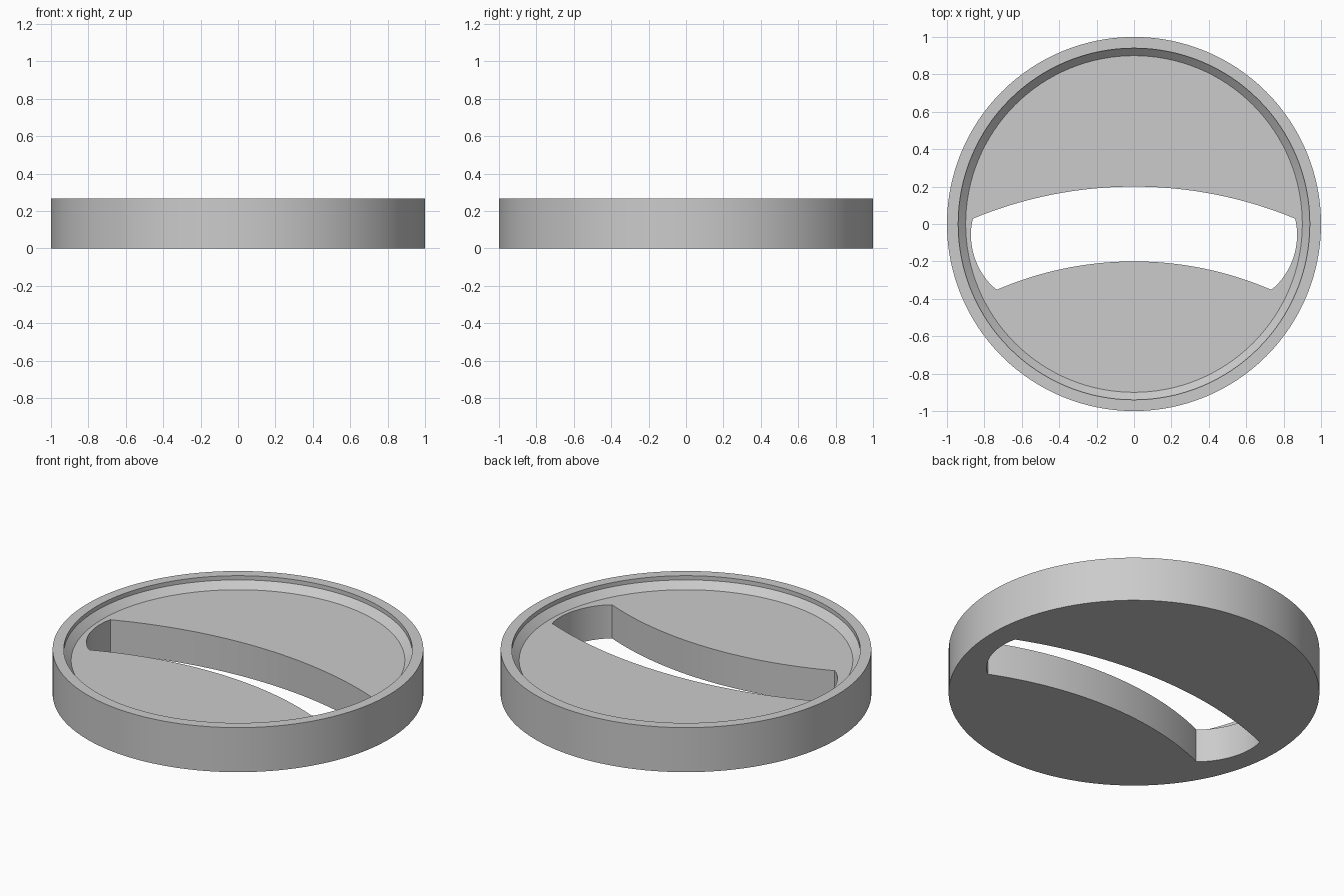
import bpy, bmesh, math

if "Cube" in bpy.data.objects:
    bpy.data.objects.remove(bpy.data.objects["Cube"])

SEG = 128
grey = bpy.data.materials.new("light grey")
grey.diffuse_color = (0.6, 0.6, 0.6, 1)
grey.use_nodes = True
grey.node_tree.nodes["Principled BSDF"].inputs["Base Color"].default_value = grey.diffuse_color


def make_object(name, bm):
    bmesh.ops.recalc_face_normals(bm, faces=bm.faces)
    mesh = bpy.data.meshes.new(name)
    bm.to_mesh(mesh)
    bm.free()
    mesh.materials.append(grey)
    obj = bpy.data.objects.new(name, mesh)
    bpy.context.collection.objects.link(obj)
    return obj


def arc(cx, cy, r, a0, a1, n):
    return [(cx + r * math.cos(a0 + (a1 - a0) * i / n),
             cy + r * math.sin(a0 + (a1 - a0) * i / n)) for i in range(n + 1)]


# Round dial: outer wall, flat rim, short inner wall, chamfer down to the floor
profile = [(1.0, 0.0), (1.0, 0.265), (0.94, 0.265), (0.94, 0.24), (0.90, 0.20)]
bm = bmesh.new()
rings = [[bm.verts.new((r * math.cos(2 * math.pi * i / SEG),
                        r * math.sin(2 * math.pi * i / SEG), z))
          for i in range(SEG)] for r, z in profile]
for low, high in zip(rings, rings[1:]):
    for i in range(SEG):
        j = (i + 1) % SEG
        bm.faces.new((low[i], low[j], high[j], high[i]))
bm.faces.new(rings[0])
bm.faces.new(rings[-1])
disc = make_object("slotted_disc", bm)

# Curved slot: two concentric long arcs joined by bulging round ends
CY = -2.05
upper = math.asin(0.861 / 2.25)
lower = math.asin(0.733 / 1.85)
up = math.pi / 2
outline = arc(0, CY, 2.25, up - upper, up + upper, 40)
ex, ey, er = 0.487, -0.058, 0.385
a_top = math.atan2(0.029 - ey, 0.861 - ex)
a_low = math.atan2(-0.351 - ey, 0.733 - ex)
right_end = arc(ex, ey, er, a_low, a_top, 16)[1:-1]
outline += [(-x, y) for x, y in reversed(right_end)]
outline += arc(0, CY, 1.85, up + lower, up - lower, 40)
outline += right_end

bm = bmesh.new()
base = bm.faces.new([bm.verts.new((x, y, -0.2)) for x, y in outline])
top = bmesh.ops.extrude_face_region(bm, geom=[base])["geom"]
bmesh.ops.translate(bm, vec=(0, 0, 0.8),
                    verts=[g for g in top if isinstance(g, bmesh.types.BMVert)])
cutter = make_object("slot_cutter", bm)
cutter.hide_render = True

# Cut the slot through the disc
cut = disc.modifiers.new("slot", 'BOOLEAN')
cut.operation = 'DIFFERENCE'
cut.solver = 'EXACT'
cut.object = cutter
bpy.context.view_layer.objects.active = disc
disc.select_set(True)
bpy.ops.object.modifier_apply(modifier=cut.name)
bpy.data.objects.remove(cutter)
bpy.ops.object.shade_smooth_by_angle(angle=math.radians(30))
